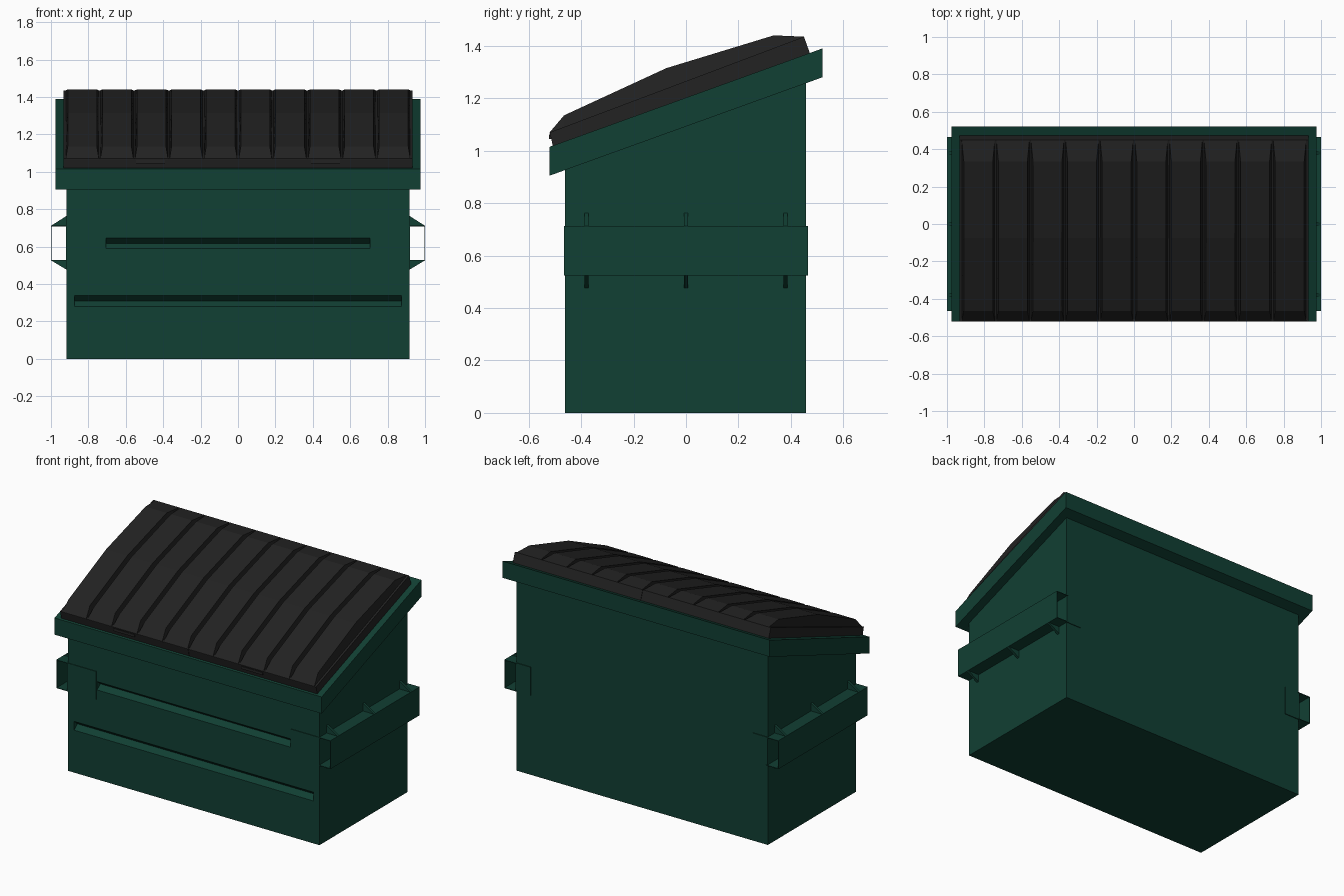
import bpy, bmesh

if "Cube" in bpy.data.objects:
    bpy.data.objects.remove(bpy.data.objects["Cube"])


def material(name, rgb):
    m = bpy.data.materials.new(name)
    m.diffuse_color = (*rgb, 1)
    m.use_nodes = True
    m.node_tree.nodes["Principled BSDF"].inputs["Base Color"].default_value = m.diffuse_color
    return m


GREEN = material("dark green steel", (0.0055, 0.05, 0.033))
BLACK = material("black plastic", (0.016, 0.016, 0.016))


def finish(name, bm, mat):
    bmesh.ops.recalc_face_normals(bm, faces=bm.faces)
    me = bpy.data.meshes.new(name)
    bm.to_mesh(me)
    bm.free()
    ob = bpy.data.objects.new(name, me)
    bpy.context.collection.objects.link(ob)
    me.materials.append(mat)
    return ob


def extrude(name, pts, vec, mat):
    """Prism: closed outline of 3D points swept along vec."""
    bm = bmesh.new()
    f = bm.faces.new([bm.verts.new(p) for p in pts])
    new = bmesh.ops.extrude_face_region(bm, geom=[f], use_keep_orig=True)["geom"]
    bmesh.ops.translate(bm, vec=vec, verts=[v for v in new if isinstance(v, bmesh.types.BMVert)])
    return finish(name, bm, mat)


def side_prism(name, yz, x0, x1, mat):
    return extrude(name, [(x0, y, z) for y, z in yz], (x1 - x0, 0, 0), mat)


def box(name, x, y, z, mat):
    (x0, x1), (y0, y1), (z0, z1) = sorted(x), y, z
    return side_prism(name, [(y0, z0), (y1, z0), (y1, z1), (y0, z1)], x0, x1, mat)


# Bin body with sloping top
YF, YB = -0.462, 0.458
body = side_prism("bin_body", [(YF, 0), (YB, 0), (YB, 1.30), (YF, 0.97)], -0.918, 0.918, GREEN)

# V-shaped creases pressed into the front
for half, z0, zm, z1 in ((0.705, 0.59, 0.617, 0.645), (0.873, 0.28, 0.308, 0.338)):
    c = side_prism("crease_cutter", [(YF - 0.01, z0), (YF, z0), (YF + 0.035, zm), (YF, z1), (YF - 0.01, z1)],
                   -half, half, GREEN)
    c.hide_render = True
    mod = body.modifiers.new("crease", "BOOLEAN")
    mod.operation, mod.solver, mod.object = "DIFFERENCE", "EXACT", c
    bpy.context.view_layer.objects.active = body
    bpy.ops.object.modifier_apply(modifier=mod.name)
    bpy.data.objects.remove(c)

# Sloping rim around the top
side_prism("top_rim", [(-0.52, 0.905), (0.52, 1.28), (0.52, 1.39), (-0.52, 1.015)], -0.975, 0.975, GREEN)

# Fork pockets, gussets and corner plates on both sides
for s, side in ((-1, "left"), (1, "right")):
    L = (-0.466, 0.466)
    box(side + "_pocket_outer", (s * 0.996, s * 1.0), L, (0.525, 0.712), GREEN)
    box(side + "_pocket_top", (s * 0.91, s * 1.0), L, (0.708, 0.712), GREEN)
    box(side + "_pocket_bottom", (s * 0.91, s * 1.0), L, (0.525, 0.529), GREEN)
    box(side + "_front_plate", (s * 0.71, s * 0.92), (-0.466, -0.455), (0.525, 0.712), GREEN)
    box(side + "_back_plate", (s * 0.81, s * 0.92), (0.45, 0.463), (0.525, 0.712), GREEN)
    for y in (-0.38, 0, 0.38):
        for za, zb in ((0.712, 0.765), (0.525, 0.475)):
            extrude(side + "_gusset", [(s * 0.915, y - 0.008, za), (s * 0.998, y - 0.008, za),
                                       (s * 0.915, y - 0.008, zb)], (0, 0.016, 0), GREEN)

# Lid skirts: two halves meeting at the centre
FRONT, BACK = (-0.52, 1.07), (0.45, 1.435)
for s, side in ((-1, "left"), (1, "right")):
    side_prism(side + "_lid_skirt", [(-0.507, 1.015), (0.475, 1.365), BACK, FRONT], s * 0.001, s * 0.934, BLACK)
    box(side + "_lid_grip", (s * 0.39, s * 0.545), (-0.522, -0.50), (1.045, 1.062), BLACK)

# Raised lid panels, tapering upward, separated by grooves
PROFILE = [FRONT, (-0.465, 1.135), (-0.075, 1.315), (0.335, 1.44), BACK]
slope = (BACK[1] - FRONT[1]) / (BACK[0] - FRONT[0])
for i in range(10):
    xc = (i - 4.5) * 0.185
    bm = bmesh.new()
    rows = []
    for y, z in PROFILE:
        base = FRONT[1] + (y - FRONT[0]) * slope
        w = 0.0885 - 0.011 * min(1, (z - base) / 0.035)
        row = [bm.verts.new(p) for p in ((xc - 0.0885, y, base - 0.004), (xc - w, y, z),
                                         (xc + w, y, z), (xc + 0.0885, y, base - 0.004))]
        rows.append(row)
    for a, b in zip(rows, rows[1:]):
        for k in range(4):
            bm.faces.new((a[k], a[(k + 1) % 4], b[(k + 1) % 4], b[k]))
    bm.faces.new(rows[0])
    bm.faces.new(rows[-1])
    finish("lid_panel", bm, BLACK)
